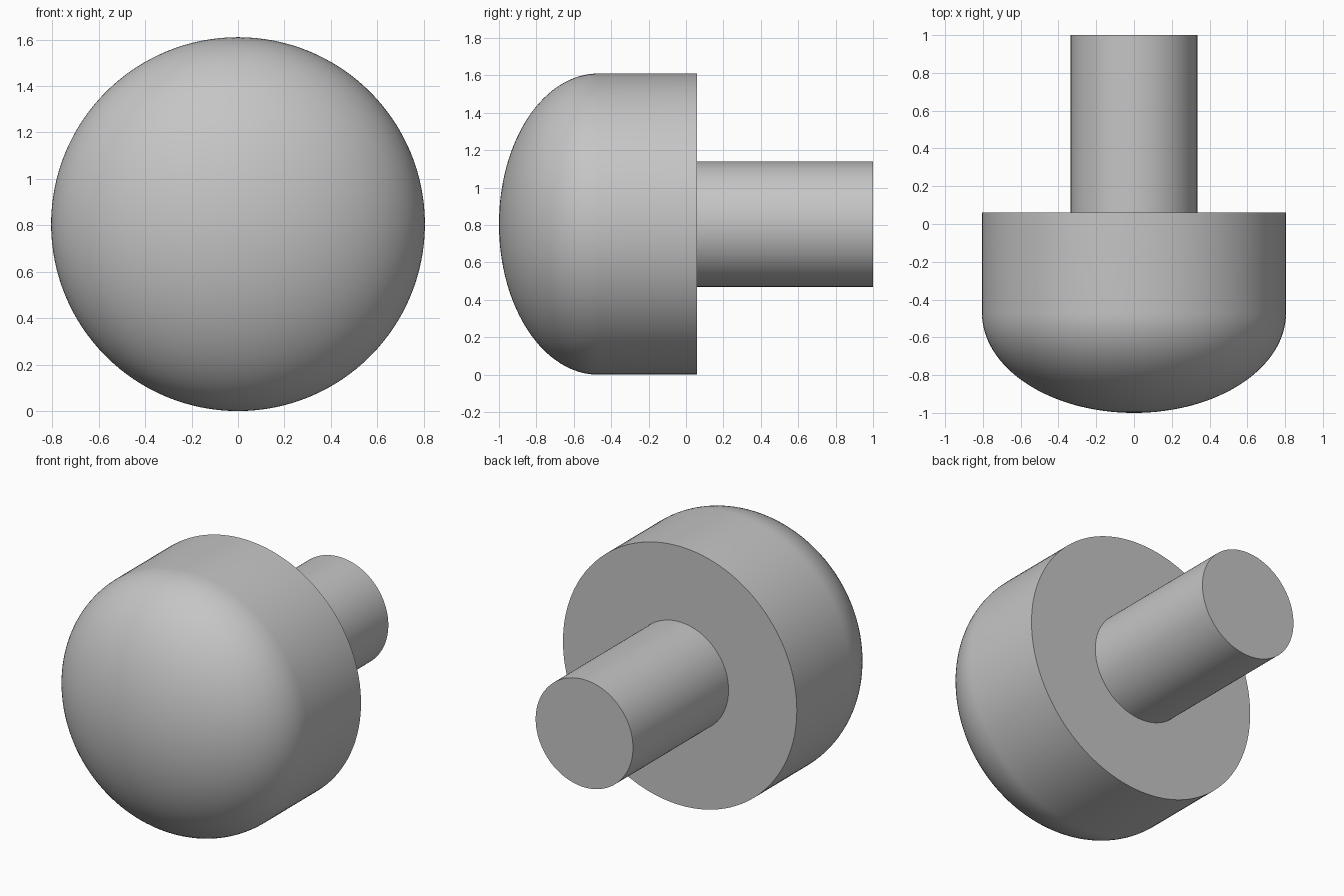
import bpy
import math

SEGMENTS = 128
CENTRE_Z = 0.805
HEAD_R, HEAD_BACK, DOME_START, DOME_TIP = 0.805, 0.06, -0.47, -1.0
STEM_R, STEM_BACK = 0.335, 1.0

cube = bpy.data.objects.get("Cube")
if cube:
    bpy.data.objects.remove(cube, do_unlink=True)

# Single grey finish
grey = bpy.data.materials.new("plain grey")
grey.use_nodes = True
colour = (0.56, 0.56, 0.56, 1)
grey.diffuse_color = colour
grey.node_tree.nodes["Principled BSDF"].inputs["Base Color"].default_value = colour


def lathe(name, profile):
    """Revolve (radius, y) points about the front-to-back axis; radius 0 is a pole."""
    verts, rings, faces = [], [], []
    for radius, y in profile:
        count = SEGMENTS if radius > 0 else 1
        rings.append(range(len(verts), len(verts) + count))
        for i in range(count):
            a = math.tau * i / SEGMENTS
            verts.append((radius * math.cos(a), y, radius * math.sin(a)))
    for a, b in zip(rings, rings[1:]):
        for i in range(SEGMENTS):
            j = (i + 1) % SEGMENTS
            if len(a) == 1:
                faces.append((a[0], b[i], b[j]))
            else:
                faces.append((a[i], b[i], b[j], a[j]))
    faces.append(tuple(reversed(rings[-1])))  # flat back cap
    if len(rings[0]) > 1:
        faces.append(tuple(rings[0]))  # flat front cap
    mesh = bpy.data.meshes.new(name)
    mesh.from_pydata(verts, [], faces)
    mesh.materials.append(grey)
    obj = bpy.data.objects.new(name, mesh)
    obj.location.z = CENTRE_Z
    bpy.context.collection.objects.link(obj)
    bpy.ops.object.select_all(action="DESELECT")
    obj.select_set(True)
    bpy.context.view_layer.objects.active = obj
    bpy.ops.object.mode_set(mode="EDIT")
    bpy.ops.mesh.select_all(action="SELECT")
    bpy.ops.mesh.normals_make_consistent(inside=False)
    bpy.ops.object.mode_set(mode="OBJECT")
    bpy.ops.object.shade_smooth_by_angle(angle=math.radians(30))
    return obj


# Rounded head: elliptical dome running into a straight rim
STEPS = 32
depth = DOME_START - DOME_TIP
dome = [(0, DOME_TIP)]
for k in range(1, STEPS + 1):
    t = math.pi / 2 * k / STEPS
    dome.append((HEAD_R * math.sin(t), DOME_START - depth * math.cos(t)))
lathe("knob_head", dome + [(HEAD_R, HEAD_BACK)])

# Round stem behind the head
lathe("knob_stem", [(STEM_R, HEAD_BACK), (STEM_R, STEM_BACK)])
